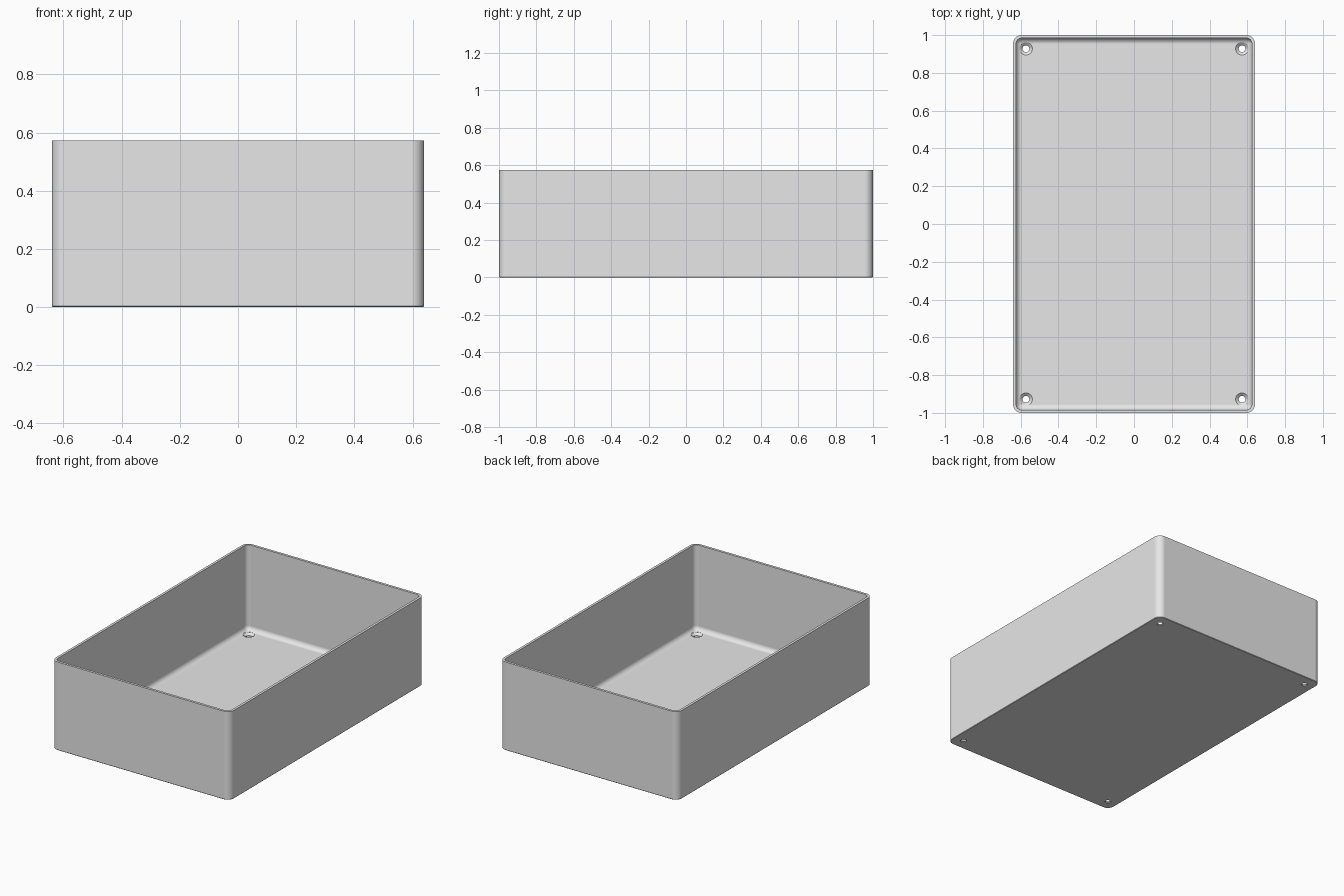
import bpy, bmesh
from math import sin, cos, pi, radians

old = bpy.data.objects.get("Cube")
if old:
    bpy.data.objects.remove(old, do_unlink=True)

HALF_X, HALF_Y, HEIGHT = 0.64, 1.0, 0.573
CORNER, WALL, FLOOR, FILLET = 0.045, 0.016, 0.02, 0.03
HOLE_X, HOLE_Y = 0.572, 0.928
CORNER_STEPS, FILLET_STEPS, HOLE_STEPS = 8, 6, 32

grey = bpy.data.materials.new("light grey plastic")
grey.use_nodes = True
colour = (0.8, 0.8, 0.8, 1)
grey.diffuse_color = colour
grey.node_tree.nodes["Principled BSDF"].inputs["Base Color"].default_value = colour


def rounded_rectangle(inset, z):
    """Points of the outline, moved inwards by the inset."""
    r = max(CORNER - inset, 0.002)
    cx, cy = HALF_X - inset - r, HALF_Y - inset - r
    points = []
    for quarter, (sx, sy) in enumerate([(1, 1), (-1, 1), (-1, -1), (1, -1)]):
        for i in range(CORNER_STEPS + 1):
            a = (quarter + i / CORNER_STEPS) * pi / 2
            points.append((sx * cx + r * cos(a), sy * cy + r * sin(a), z))
    return points


def circle(x, y, r, z):
    return [(x + r * cos(2 * pi * i / HOLE_STEPS), y + r * sin(2 * pi * i / HOLE_STEPS), z)
            for i in range(HOLE_STEPS)]


def loft(name, loops):
    """Skin a stack of outlines and cap both ends."""
    bm = bmesh.new()
    rings = [[bm.verts.new(p) for p in loop] for loop in loops]
    n = len(rings[0])
    for low, high in zip(rings, rings[1:]):
        for i in range(n):
            j = (i + 1) % n
            bm.faces.new((low[i], low[j], high[j], high[i]))
    bm.faces.new(rings[0][::-1])
    bm.faces.new(rings[-1])
    bmesh.ops.recalc_face_normals(bm, faces=bm.faces)
    mesh = bpy.data.meshes.new(name)
    bm.to_mesh(mesh)
    bm.free()
    mesh.materials.append(grey)
    obj = bpy.data.objects.new(name, mesh)
    bpy.context.collection.objects.link(obj)
    return obj


# Open box: up the outside, over the rim, down the inside, round the fillet to the floor
profile = [(0.003, 0), (0, 0.003), (0, HEIGHT), (WALL, HEIGHT)]
for i in range(FILLET_STEPS + 1):
    a = i / FILLET_STEPS * pi / 2
    profile.append((WALL + FILLET * (1 - cos(a)), FLOOR + FILLET * (1 - sin(a))))
box = loft("open_box", [rounded_rectangle(inset, z) for inset, z in profile])

# Countersunk screw holes in the four floor corners
hole_profile = [(0.018, -0.02), (0.018, 0.006), (0.034, FLOOR), (0.034, 0.06)]
cutters = []
for sx in (-1, 1):
    for sy in (-1, 1):
        cutter = loft("screw_hole_cutter",
                      [circle(sx * HOLE_X, sy * HOLE_Y, r, z) for r, z in hole_profile])
        cutter.hide_render = True
        cutters.append(cutter)
        cut = box.modifiers.new("screw hole", 'BOOLEAN')
        cut.operation = 'DIFFERENCE'
        cut.solver = 'EXACT'
        cut.object = cutter

# Bake the holes and remove the cutters
bpy.context.view_layer.update()
cut_mesh = bpy.data.meshes.new_from_object(box.evaluated_get(bpy.context.evaluated_depsgraph_get()))
box.modifiers.clear()
box.data = cut_mesh
for cutter in cutters:
    bpy.data.objects.remove(cutter, do_unlink=True)

# Smooth corners and fillet, flat walls
bpy.ops.object.select_all(action='DESELECT')
box.select_set(True)
bpy.context.view_layer.objects.active = box
bpy.ops.object.shade_smooth_by_angle(angle=radians(30))
weighted = box.modifiers.new("flat walls", 'WEIGHTED_NORMAL')
weighted.keep_sharp = True
